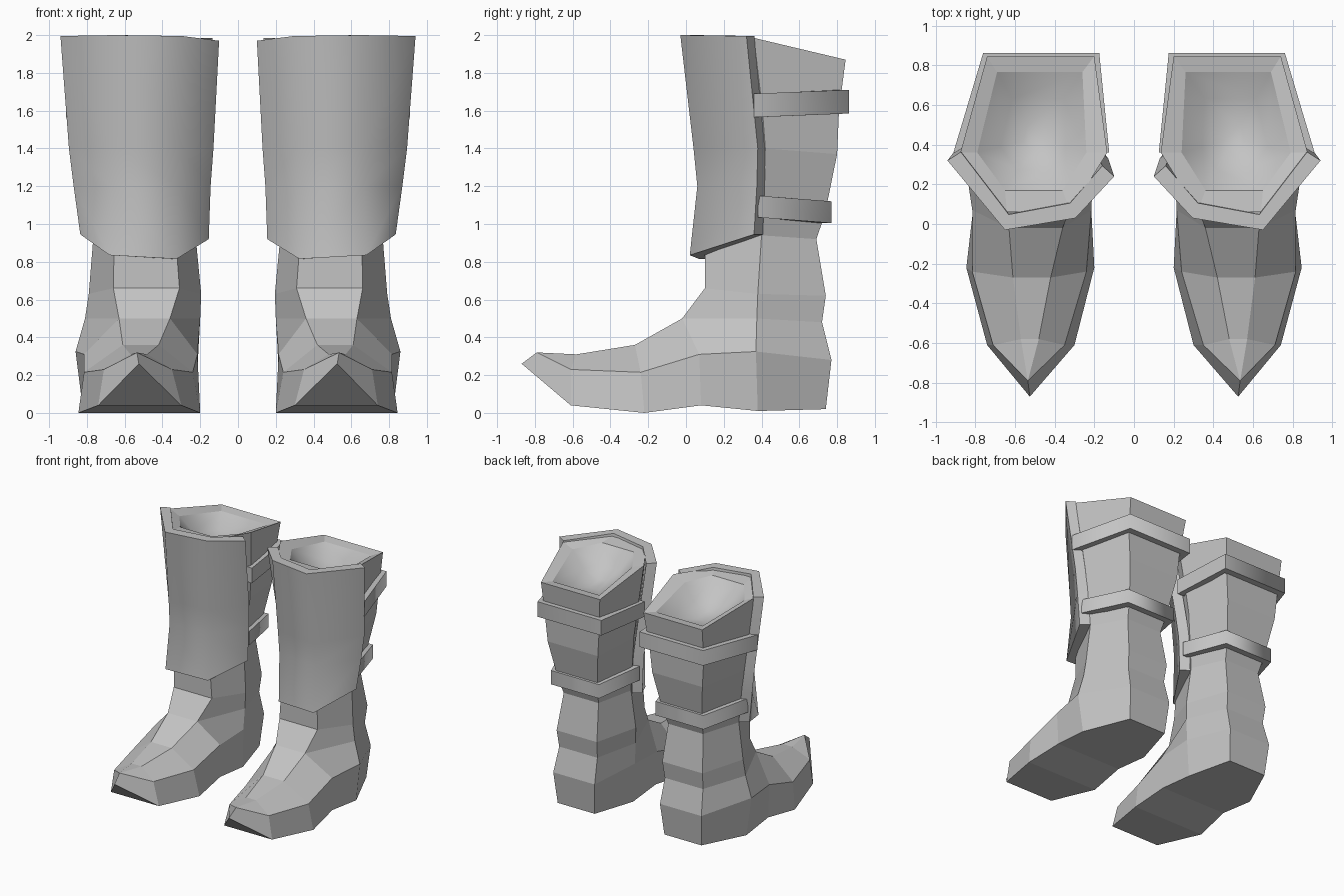
import bpy
import bmesh
import math
from mathutils import Vector

default_cube = bpy.data.objects.get("Cube")
if default_cube:
    bpy.data.objects.remove(default_cube, do_unlink=True)

# Single plain grey for the whole pair
GREY = (0.55, 0.55, 0.55, 1.0)
grey = bpy.data.materials.new("plain_grey")
grey.use_nodes = True
grey.diffuse_color = GREY
grey.node_tree.nodes["Principled BSDF"].inputs["Base Color"].default_value = GREY


def ring(first, second, third):
    """Closed six-sided ring from three stations (inner x, outer x, y, z)."""
    stations = (first, second, third)
    inner = [Vector((s[0], s[2], s[3])) for s in stations]
    outer = [Vector((s[1], s[2], s[3])) for s in reversed(stations)]
    return inner + outer


def shrink(points, factor, drop):
    """Scale a ring towards its middle and lower it."""
    middle = sum(points, Vector()) / len(points)
    return [middle + (p - middle) * factor - Vector((0, 0, drop)) for p in points]


def loft(name, rings, side, smooth_angle=None, cap_start=True, cap_end=True):
    """Skin a stack of closed rings; side -1 gives the mirrored boot."""
    bm = bmesh.new()
    loops = [[bm.verts.new((p.x * side, p.y, p.z)) for p in r] for r in rings]
    count = len(rings[0])
    for low, high in zip(loops, loops[1:]):
        for i in range(count):
            j = (i + 1) % count
            bm.faces.new((low[i], low[j], high[j], high[i]))
    if cap_start:
        bm.faces.new(loops[0])
    if cap_end:
        bm.faces.new(loops[-1])
    bmesh.ops.remove_doubles(bm, verts=bm.verts, dist=0.0005)
    bmesh.ops.recalc_face_normals(bm, faces=bm.faces)
    if not cap_start:
        # An open bowl shows its inside
        lowest = min(bm.faces, key=lambda f: f.calc_center_median().z)
        if lowest.normal.z < 0:
            bmesh.ops.reverse_faces(bm, faces=bm.faces)
    mesh = bpy.data.meshes.new(name)
    bm.to_mesh(mesh)
    bm.free()
    mesh.materials.append(grey)
    obj = bpy.data.objects.new(name, mesh)
    bpy.context.collection.objects.link(obj)
    if smooth_angle:
        bpy.ops.object.select_all(action="DESELECT")
        obj.select_set(True)
        bpy.context.view_layer.objects.active = obj
        bpy.ops.object.shade_smooth_by_angle(angle=math.radians(smooth_angle))


def band(points, thickness, centre):
    """Give an open row of points a thickness towards a centre line."""
    inside = []
    for p in reversed(points):
        inward = Vector((centre[0] - p.x, centre[1] - p.y, 0)).normalized()
        inside.append(p + inward * thickness)
    return list(points) + inside


# Foot: sole, welt and instep stations from the toe back to the ankle
tip, apex = (.525, .525, -.87, .26), (.535, .535, -.79, .32)
ankle_sole = (.22, .81, .08, .04)
ankle_welt = (.215, .815, .07, .31)
instep = (.36, .63, -.02, .5)
foot = [
    ring(tip, apex, apex),
    ring((.3, .74, -.61, .04), (.35, .71, -.61, .23), (.48, .57, -.58, .31)),
    ring((.2, .845, -.22, 0), (.24, .815, -.24, .215), (.42, .61, -.27, .36)),
    ring(ankle_sole, ankle_welt, instep),
]

# Shaft: front, side and back stations from the heel up to the rim
rim = ring((.32, .64, .06, 1.98), (.135, .875, .36, 1.985), (.2, .74, .845, 1.87))
shaft = [
    ring(ankle_sole, (.22, .82, .38, .01), (.32, .66, .74, .02)),
    ring(ankle_welt, (.21, .86, .37, .325), (.3, .68, .77, .28)),
    ring(instep, (.2, .81, .375, .5), (.31, .66, .72, .48)),
    ring((.31, .66, .1, .66), (.195, .79, .38, .63), (.3, .67, .74, .62)),
    ring((.33, .655, .1, .93), (.225, .765, .4, .94), (.32, .64, .69, .92)),
    ring((.33, .655, .1, 1.1), (.21, .785, .41, 1.1), (.3, .66, .735, 1.05)),
    ring((.33, .655, .12, 1.4), (.185, .83, .42, 1.4), (.25, .71, .8, 1.37)),
    ring((.33, .655, .11, 1.6), (.165, .85, .405, 1.6), (.23, .73, .81, 1.6)),
    rim,
]

# Opening: shallow rounded hollow inside the rim
mouth = ring((.36, .65, .17, 1.965), (.24, .79, .36, 1.945), (.26, .69, .765, 1.86))
hollow = [mouth, shrink(mouth, .6, .11), shrink(mouth, .2, .16)]

# Shin guard: inner side, inner front, outer front, outer side
guard_rows = [
    ((.155, .35, .92), (.325, .07, .815), (.68, .02, .835), (.835, .36, .945)),
    ((.145, .35, 1.2), (.31, .1, 1.2), (.67, .06, 1.2), (.87, .375, 1.2)),
    ((.13, .33, 1.4), (.31, .08, 1.4), (.665, .04, 1.4), (.895, .38, 1.4)),
    ((.1, .24, 1.97), (.295, .03, 1.995), (.65, -.03, 2), (.94, .32, 1.995)),
]
guard = [band([Vector(p) for p in row], .08, (.5, .6)) for row in guard_rows]


def strap(front, back, height):
    """Half loop around the calf, from side to back to side."""
    rows = []
    for lift in (0, height):
        path = [(front[0], front), (back[0], back), (back[1], back), (front[1], front)]
        points = [Vector((x, s[2], s[3] + lift)) for x, s in path]
        rows.append(band(points, .07, (.5, .4)))
    return rows


upper_strap = strap((.125, .91, .36, 1.565), (.175, .76, .862, 1.585), .125)
lower_strap = strap((.16, .835, .38, 1.035), (.26, .7, .77, 1.005), .115)

# Assemble the left boot and its mirrored partner
for label, side in (("left", 1), ("right", -1)):
    loft(label + "_foot", foot, side, cap_end=False)
    loft(label + "_shaft", shaft, side, cap_end=False)
    loft(label + "_rim", [rim, mouth], side, cap_start=False, cap_end=False)
    loft(label + "_hollow", hollow, side, 70, cap_start=False)
    loft(label + "_shin_guard", guard, side, 72)
    loft(label + "_upper_strap", upper_strap, side, 80)
    loft(label + "_lower_strap", lower_strap, side, 80)
